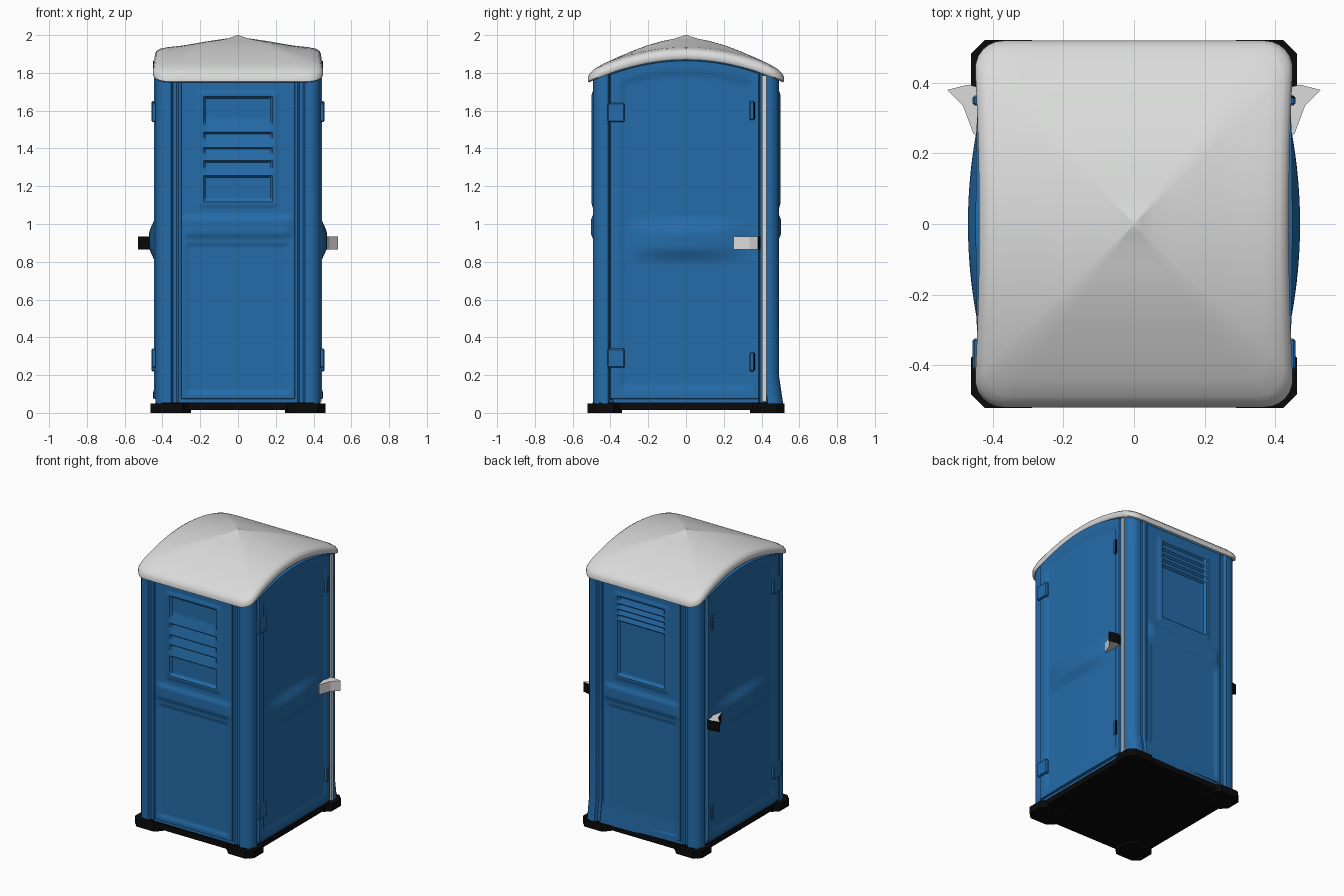
import bpy, bmesh, math
from mathutils import Vector

cube = bpy.data.objects.get("Cube")
if cube:
    bpy.data.objects.remove(cube)


def material(name, rgb, rough=0.6):
    m = bpy.data.materials.new(name)
    m.use_nodes = True
    m.diffuse_color = (*rgb, 1)
    node = m.node_tree.nodes["Principled BSDF"]
    node.inputs["Base Color"].default_value = (*rgb, 1)
    node.inputs["Roughness"].default_value = rough
    return m


BLUE = material("blue plastic", (0.018, 0.15, 0.40))
LIGHT = material("pale grey plastic", (0.70, 0.71, 0.70))
BLACK = material("black rubber", (0.003, 0.003, 0.003))


def finish(name, bm, mats, angle=35):
    mesh = bpy.data.meshes.new(name)
    bm.to_mesh(mesh)
    bm.free()
    ob = bpy.data.objects.new(name, mesh)
    bpy.context.collection.objects.link(ob)
    for m in mats:
        mesh.materials.append(m)
    bpy.ops.object.select_all(action='DESELECT')
    bpy.context.view_layer.objects.active = ob
    ob.select_set(True)
    bpy.ops.object.shade_smooth_by_angle(angle=math.radians(angle))
    return ob


def loft(name, rings, mats, angle=35):
    """Skin closed rings of points and cap both ends."""
    bm = bmesh.new()
    rows = [[bm.verts.new(p) for p in ring] for ring in rings]
    n = len(rows[0])
    for a, b in zip(rows, rows[1:]):
        for i in range(n):
            j = (i + 1) % n
            bm.faces.new((a[i], a[j], b[j], b[i]))
    bm.faces.new(rows[0][::-1])
    bm.faces.new(rows[-1])
    bmesh.ops.recalc_face_normals(bm, faces=bm.faces)
    return finish(name, bm, mats, angle)


def box(name, lo, hi, mats, bevel=0.0, vertical_only=False, segments=1):
    bm = bmesh.new()
    bmesh.ops.create_cube(bm, size=1)
    for v in bm.verts:
        v.co = [(a + b) / 2 + c * (b - a) for a, b, c in zip(lo, hi, v.co)]
    if bevel:
        edges = [e for e in bm.edges if not vertical_only
                 or abs(e.verts[0].co.z - e.verts[1].co.z) > 1e-4]
        bmesh.ops.bevel(bm, geom=edges, offset=bevel, segments=segments,
                        profile=0.5, affect='EDGES')
    return finish(name, bm, mats)


def patch(name, place, outward, us, vs, top, depth, mat):
    """Relief panel: a grid over u and v raised by depth(u, v), with a skirt."""
    bm = bmesh.new()
    grid = []
    for i, u in enumerate(us):
        col = []
        for j, t in enumerate(vs):
            v = vs[0] + (t - vs[0]) / (vs[-1] - vs[0]) * (top(u) - vs[0])
            rim = i in (0, len(us) - 1) or j in (0, len(vs) - 1)
            col.append(bm.verts.new(place(u, v, depth(u, v) - (0.03 if rim else 0))))
        grid.append(col)
    for a, b in zip(grid, grid[1:]):
        for j in range(len(vs) - 1):
            bm.faces.new((a[j], b[j], b[j + 1], a[j + 1]))
    bm.normal_update()
    if sum(f.normal.dot(Vector(outward)) for f in bm.faces) < 0:
        bmesh.ops.reverse_faces(bm, faces=bm.faces)
    return finish(name, bm, [mat], 30)


def steps(a, b, n):
    """Evenly spaced values, with a narrow row at each end for the skirt."""
    mid = [a + (b - a) * i / n for i in range(n + 1)]
    return [a, a + 0.006] + mid[1:-1] + [b - 0.006, b]


def ramp(x, a, b):
    return max(0.0, min(1.0, (x - a) / (b - a)))


def plateau(x, a, b, soft):
    return ramp(x, a - soft, a) * (1 - ramp(x, b, b + soft))


def arch(y):
    return 1.875 - 0.46 * y * y


# Body shell: posts at the corners, recessed walls between them
quarter = [(0.43, y / 20) for y in range(0, 8)]
quarter += [(0.43, 0.385), (0.416, 0.393), (0.416, 0.403), (0.437, 0.412)]
quarter += [(0.377 + 0.06 * math.cos(a), 0.432 + 0.06 * math.sin(a))
            for a in (math.pi * k / 12 for k in range(7))]
quarter += [(0.355, 0.492), (0.345, 0.472), (0.325, 0.472), (0.315, 0.483)]
half = quarter + [(-x, y) for x, y in reversed(quarter)]
outline = half + [(x, -y) for x, y in reversed(half) if y > 0]


def body_ring(z, flare=0.0):
    return [(x, y + (flare if x > 0.2 and y > 0.4 else 0), z) for x, y in outline]


loft("body_shell", [body_ring(0.05, 0.022), body_ring(0.2), body_ring(1.0),
                    [(x, y, arch(y) + 0.015) for x, y in outline]], [BLUE])


# Arched roof with a soft lip and a small central peak
def rounded(half_x, half_y, r, n=6):
    pts = []
    for sx, sy, start in ((1, 1, 0), (-1, 1, 1), (-1, -1, 2), (1, -1, 3)):
        for k in range(n + 1):
            a = (start + k / n) * math.pi / 2
            pts.append((sx * (half_x - r) + r * math.cos(a),
                        sy * (half_y - r) + r * math.sin(a)))
    out = []
    for (ax, ay), (bx, by) in zip(pts, pts[1:] + pts[:1]):
        count = 12 if math.dist((ax, ay), (bx, by)) > 0.2 else 1
        out += [(ax + (bx - ax) * k / count, ay + (by - ay) * k / count)
                for k in range(count)]
    return out


def roof_ring(scale, lift):
    return [(x * scale * (0.965 + 0.13 * y * y), y * scale, arch(y * scale) + lift)
            for x, y in plan]


plan = rounded(0.455, 0.52, 0.085)
profile = [(0.93, 0.005), (0.985, -0.004), (1, 0.004), (1, 0.025), (0.98, 0.042),
           (0.94, 0.053), (0.85, 0.061), (0.7, 0.068), (0.55, 0.078), (0.4, 0.09),
           (0.25, 0.1), (0.12, 0.108), (0.05, 0.118), (0.01, 0.125)]
loft("roof", [roof_ring(s, h) for s, h in profile], [LIGHT], 50)


# Doors: raised arched frame, sunken leaf, bulging lock rail
def door_depth(y, z):
    leaf = plateau(y, -0.33, 0.335, 0.015) * ramp(z, 0.12, 0.14)
    leaf *= 1 - ramp(z, arch(y) - 0.09, arch(y) - 0.06)
    bulge = max(0, 1 - (y / 0.32) ** 2) * plateau(z, 0.87, 0.96, 0.07)
    crown = 0.004 * max(0, 1 - (y / 0.33) ** 2)
    return 0.445 - 0.010 * leaf + crown + 0.032 * bulge


# End walls: sunken window with louvres, ledge, and lower field
def wall_depth(slat_low, slat_high, count):
    def depth(x, z):
        d = 0.492 + 0.012 * plateau(z, 0.95, 1.02, 0.03) * plateau(x, -0.26, 0.26, 0.04)
        d -= 0.008 * plateau(x, -0.26, 0.26, 0.015) * plateau(z, 0.12, 0.88, 0.02)
        frame = plateau(x, -0.2, 0.2, 0.015) * plateau(z, 1.1, 1.69, 0.015)
        inner = plateau(x, -0.17, 0.17, 0.012) * plateau(z, 1.13, 1.665, 0.012)
        d += 0.007 * frame - 0.016 * inner
        if slat_low < z < slat_high:
            t = (z - slat_low) / (slat_high - slat_low) * count % 1
            d += 0.016 * (1 - t) * inner
        return d
    return depth


for side, word in ((1, "left"), (-1, "right")):
    patch(word + "_door", lambda u, v, d: (side * d, u, v), (side, 0, 0),
          steps(-0.405, 0.39, 56), steps(0.07, 1.8, 90),
          lambda y: arch(y) - 0.005, door_depth, BLUE)
    # Hinge plates along both door edges
    for y, z, tag in ((-0.37, 0.29, "lower"), (-0.37, 1.59, "upper"),
                      (0.35, 0.27, "lower"), (0.35, 1.6, "upper")):
        wide = 0.045 if y < 0 else 0.014
        ob = box(f"{word}_{'front' if y < 0 else 'rear'}_{tag}_hinge",
                 (side * 0.444 - 0.014, y - wide, z - 0.05),
                 (side * 0.444 + 0.014, y + wide, z + 0.05), [BLUE, BLACK], 0.006)
        for f in ob.data.polygons:
            f.material_index = int(y > 0 and side > 0 and f.normal.y > 0.5)
    # Lever handle swept outwards
    lever = [(0.43, 0.25), (0.455, 0.255), (0.485, 0.335), (0.53, 0.38),
             (0.47, 0.395), (0.43, 0.385)]
    ob = loft(word + "_door_handle",
              [[(side * x, y, z) for x, y in lever] for z in (0.865, 0.935)],
              [LIGHT, BLACK], 20)
    for f in ob.data.polygons:
        f.material_index = int(f.normal.y > 0.5 if side > 0 else f.normal.z < 0.5)

for side, word, slats in ((-1, "front", (1.25, 1.56, 4)), (1, "back", (1.5, 1.66, 4))):
    patch(word + "_wall", lambda u, v, d: (u, side * d, v), (0, side, 0),
          steps(-0.305, 0.305, 50), steps(0.07, 1.75, 170),
          lambda x: 1.765, wall_depth(*slats), BLUE)

# Pale jamb strip beside the left door
box("door_jamb_strip", (0.41, 0.403, 0.06), (0.446, 0.425, 1.785), [LIGHT])

# Base tray with chamfered corner feet
box("base_tray", (-0.435, -0.495, 0.015), (0.435, 0.495, 0.055), [BLACK], 0.04, True)
for sx, wx in ((1, "left"), (-1, "right")):
    for sy, wy in ((-1, "front"), (1, "back")):
        xs, ys = sorted((sx * 0.25, sx * 0.463)), sorted((sy * 0.34, sy * 0.522))
        box(f"{wy}_{wx}_foot", (xs[0], ys[0], 0), (xs[1], ys[1], 0.05),
            [BLACK], 0.04, True)
